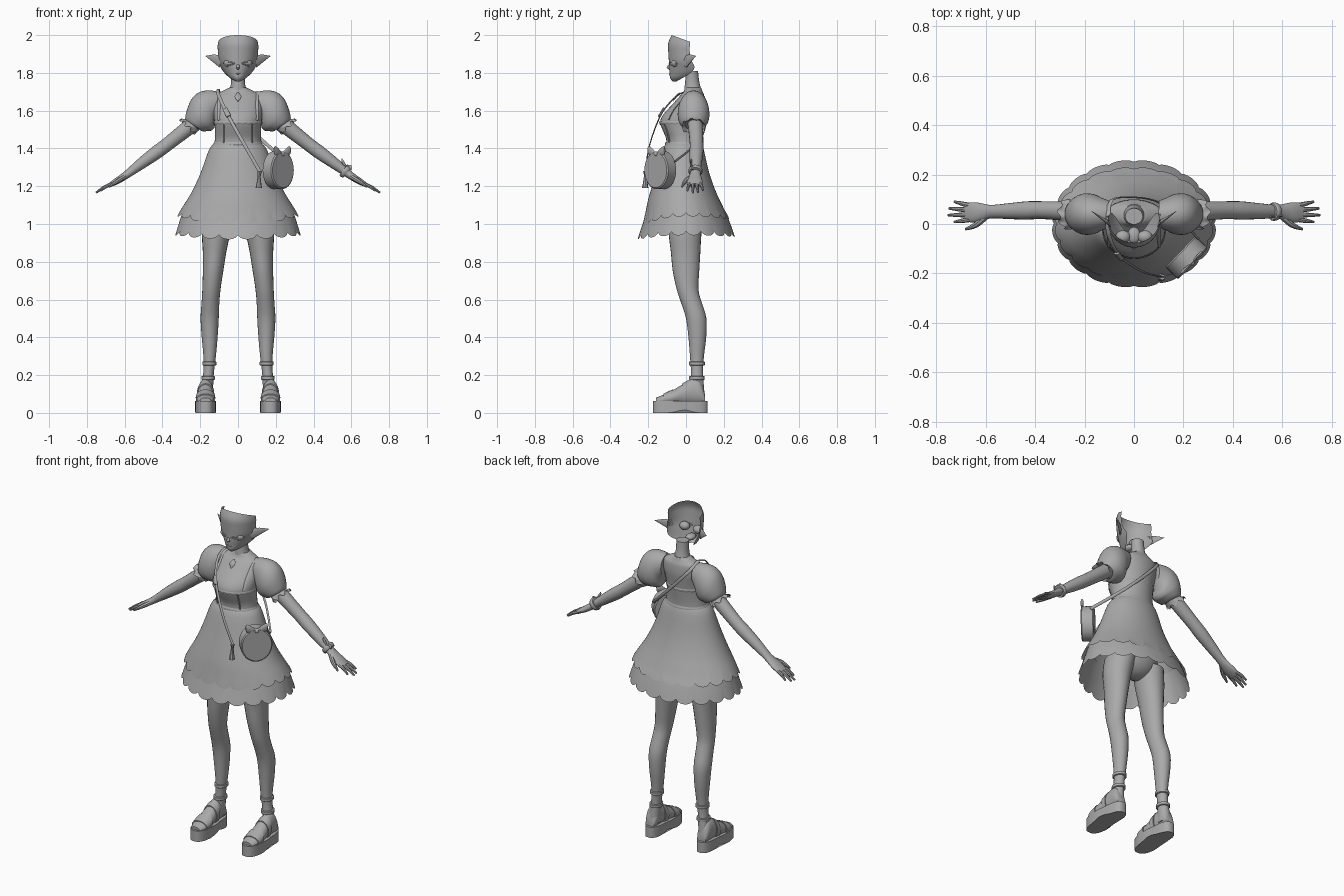
import bpy, bmesh, math
from mathutils import Vector as V

grey = bpy.data.materials.new("plain_grey")
grey.diffuse_color = (0.4, 0.4, 0.4, 1)


def finish(name, bm, mirror=False, angle=40):
    bmesh.ops.recalc_face_normals(bm, faces=bm.faces)
    me = bpy.data.meshes.new(name)
    bm.to_mesh(me)
    bm.free()
    me.materials.append(grey)
    for p in me.polygons:
        p.use_smooth = True
    me.set_sharp_from_angle(angle=math.radians(angle))
    ob = bpy.data.objects.new(name, me)
    bpy.context.collection.objects.link(ob)
    if mirror:
        ob.modifiers.new("mirror", 'MIRROR').use_mirror_merge = False
    return ob


def spline(a, b, c, d, t):
    return 0.5 * (2 * b + (c - a) * t + (2 * a - 5 * b + 4 * c - d) * t * t
                  + (3 * b - a - 3 * c + d) * t ** 3)


def loft(name, rings, n=24, sub=3, arc=None, cap=True, mirror=False, warp=None):
    """Skin over rings given as (centre, u axis, v axis), smoothed lengthwise."""
    R = [tuple(V(x) for x in r) for r in rings]
    full = []
    for i in range(len(R) - 1):
        q = [R[max(i - 1, 0)], R[i], R[i + 1], R[min(i + 2, len(R) - 1)]]
        for s in range(sub):
            full.append([spline(*[r[j] for r in q], s / sub) for j in range(3)])
    full.append(R[-1])
    a0, a1 = arc or (0, 2 * math.pi)
    cnt = n + 1 if arc else n
    bm = bmesh.new()
    rows = []
    for i, (c, u, v) in enumerate(full):
        row = []
        for j in range(cnt):
            t = a0 + (a1 - a0) * j / n
            co = c + u * math.cos(t) + v * math.sin(t)
            if warp:
                co = warp(co, t, i / (len(full) - 1))
            row.append(bm.verts.new(co))
        rows.append(row)
    for p, q in zip(rows, rows[1:]):
        for j in range(n):
            k = (j + 1) % cnt
            bm.faces.new((p[j], p[k], q[k], q[j]))
    if cap and not arc:
        bm.faces.new(rows[0])
        bm.faces.new(rows[-1])
    return finish(name, bm, mirror)


def oval(z, w, f, b):
    """Level ring from half width, front y and back y."""
    return ((0, (f + b) / 2, z), (w, 0, 0), (0, (b - f) / 2, 0))


def tube(name, pts, r, flat=1.0, n=8, mirror=False, up=(0, 1, 0), sub=3):
    P = [V(p) for p in pts]
    rs = r if isinstance(r, (list, tuple)) else [r] * len(P)
    rings = []
    for i, p in enumerate(P):
        t = (P[min(i + 1, len(P) - 1)] - P[max(i - 1, 0)]).normalized()
        u = t.cross(V(up)).normalized()
        rings.append((p, u * rs[i], t.cross(u) * rs[i] * flat))
    return loft(name, rings, n, sub, mirror=mirror)


def ball(name, loc, size, mirror=False):
    bm = bmesh.new()
    bmesh.ops.create_uvsphere(bm, u_segments=20, v_segments=12, radius=1)
    for v in bm.verts:
        v.co = V(loc) + V(a * b for a, b in zip(v.co, size))
    return finish(name, bm, mirror)


def bow(name, loc, side, size):
    """Two flared wings and a knot."""
    c, d = V(loc), V(side).normalized()
    out = d.cross(V((0, 0, 1))).normalized()
    for s, tag in ((1, "left"), (-1, "right")):
        loft(name + "_" + tag, [
            (c + d * s * size * k + V((0, 0, size * k * 0.35)),
             V((0, 0, h * size)), out * h * size * 0.35)
            for k, h in ((0, 0.12), (0.5, 0.35), (0.95, 0.45), (1.1, 0.3))], 10, 2)
    ball(name + "_knot", c, (size * 0.22,) * 3)


# Head: open-backed face shell
def face(z, w, f, b, tilt=0):
    return ((0, b, z), (w, 0, 0), (0, b - f, -tilt))


loft("face", [face(1.755, .012, -.07, -.05), face(1.772, .042, -.084, -.02),
              face(1.80, .072, -.087, .025), face(1.83, .092, -.09, .045),
              face(1.865, .104, -.091, .03), face(1.91, .106, -.094, .02, .005),
              face(1.94, .108, -.094, .02, .018), face(1.965, .104, -.076, .02, .035)],
     32, 3, arc=(math.pi, 2 * math.pi))
ball("eye", (.045, -.052, 1.852), (.03, .026, .024), True)
ball("mouth_cavity", (0, -.046, 1.80), (.026, .034, .018))
loft("nose", [((0, -.087, 1.845), (.006, 0, 0), (0, .004, 0)),
              ((0, -.094, 1.828), (.009, 0, 0), (0, .009, 0)),
              ((0, -.086, 1.818), (.006, 0, 0), (0, .004, 0))], 10)
for nm, dz in (("upper_lash", .008), ("lower_lash", -.008)):
    tube(nm, [(x, .027 - .118 * math.sqrt(1 - (x / .101) ** 2),
               1.85 + dz * math.sin((x - .018) / .06 * math.pi))
              for x in (.018, .033, .048, .063, .078)], .0028, mirror=True)
tube("lips", [(-.014, -.085, 1.797), (0, -.088, 1.795), (.014, -.085, 1.797)], .0028)
loft("ear", [((.098, .0, 1.86), (0, 0, .032), (.004, .014, 0)),
             ((.13, .022, 1.876), (0, 0, .021), (.004, .009, 0)),
             ((.172, .052, 1.889), (0, 0, .001), (0, .001, 0))], 14, mirror=True)
loft("neck", [oval(1.68, .06, -.01, .088), oval(1.72, .042, -.008, .078),
              oval(1.76, .036, -.004, .069), oval(1.81, .036, -.002, .064)], 24)

# Bodice
loft("bodice", [oval(1.40, .13, -.105, .08), oval(1.45, .122, -.105, .08),
                oval(1.50, .122, -.125, .085), oval(1.54, .125, -.137, .09),
                oval(1.58, .128, -.12, .095), oval(1.63, .13, -.075, .10),
                oval(1.68, .12, -.03, .096), oval(1.70, .09, -.012, .088),
                oval(1.722, .045, -.005, .08)], 40)


def zigzag(co, t, k):
    return co + V((0, 0, .004 * math.sin(24 * t) * (1 - k)))


loft("bust_trim", [oval(1.527, .126, -.138, .091), oval(1.536, .129, -.142, .094),
                   oval(1.545, .127, -.139, .092)], 96, cap=False, warp=zigzag)
loft("waistband", [oval(1.412, .132, -.11, .085), oval(1.424, .13, -.111, .086),
                   oval(1.434, .125, -.107, .082)], 40, cap=False)
tube("corset_seam", [(.075, -.087, 1.43), (.075, -.099, 1.49), (.075, -.114, 1.53)],
     .004, mirror=True)
tube("shoulder_strap", [(.1, -.092, 1.55), (.1, -.074, 1.59), (.1, -.045, 1.63),
                        (.1, .0, 1.68), (.1, .04, 1.70)], .009, .4, mirror=True)
tube("pendant", [(0, -.035, 1.695), (0, -.053, 1.675), (0, -.068, 1.65)],
     [.004, .018, .002], .3)

# Skirt and scalloped ruffle
def scallop(dz_lobe, dz_front, spread, start):
    def warp(co, t, k):
        k = max(0, (k - start) / (1 - start))
        lobe = abs(math.sin(10 * t)) ** .6
        s = 1 + spread * k * (lobe - .3)
        drop = dz_lobe * lobe + dz_front * math.sin(t) ** 2 * (1 if math.sin(t) < 0 else .4)
        return V((co.x * s, co.y * s, co.z - k * drop))
    return warp


loft("skirt", [oval(1.425, .128, -.107, .083), oval(1.39, .155, -.125, .095),
               oval(1.27, .198, -.16, .123), oval(1.16, .25, -.192, .163),
               oval(1.09, .295, -.212, .20), oval(1.06, .315, -.225, .225)],
     160, 3, cap=False, warp=scallop(.02, .045, .035, .7))
loft("skirt_ruffle", [oval(1.11, .275, -.20, .185), oval(1.05, .298, -.215, .215),
                      oval(1.0, .315, -.235, .238), oval(.962, .327, -.252, .254)],
     160, 3, cap=False, warp=scallop(.022, .022, .03, .3))
ball("hips", (0, 0, 1.07), (.15, .1, .11))

# Puffed sleeves, each ring from its top and bottom point
def hoop(x1, z1, x2, z2, ry, y=.04):
    return (((x1 + x2) / 2, y, (z1 + z2) / 2),
            ((x1 - x2) / 2, 0, (z1 - z2) / 2), (0, ry, 0))


loft("sleeve", [hoop(.10, 1.70, .105, 1.57, .055), hoop(.15, 1.707, .12, 1.54, .068),
                hoop(.20, 1.70, .125, 1.51, .08), hoop(.24, 1.67, .14, 1.495, .084),
                hoop(.265, 1.62, .155, 1.493, .08), hoop(.28, 1.56, .185, 1.49, .062),
                hoop(.268, 1.55, .205, 1.50, .045)], 32, mirror=True)
loft("cuff_frill", [hoop(.268, 1.555, .205, 1.497, .046), hoop(.29, 1.553, .22, 1.485, .055),
                    hoop(.305, 1.555, .228, 1.475, .062)], 48, cap=False, mirror=True,
     warp=lambda co, t, k: co + V((.008, 0, -.006)) * k * math.sin(8 * t))

# Arms and hands
def limb(x, z, r, y, ry):
    return ((x, y, z), (.6 * r, 0, .8 * r), (0, ry, 0))


loft("arm", [limb(.18, 1.575, .042, .045, .042), limb(.25, 1.52, .041, .05, .04),
             limb(.37, 1.425, .036, .056, .036), limb(.43, 1.38, .036, .055, .037),
             limb(.508, 1.323, .030, .052, .032), limb(.575, 1.272, .022, .05, .027),
             limb(.61, 1.247, .019, .048, .034), limb(.645, 1.225, .017, .047, .041),
             limb(.68, 1.205, .011, .047, .038)], 20, mirror=True)
tips = [(.727, .008, 1.176), (.752, .036, 1.166), (.748, .063, 1.168), (.727, .09, 1.178)]
for i, tip in enumerate(tips):
    base = V((.665, .018 + .019 * i, 1.213))
    tube("finger", [base, base.lerp(V(tip), .5) + V((0, 0, .005)), tip],
         [.0105, .009, .005], mirror=True)
tube("thumb", [(.60, .03, 1.25), (.64, -.004, 1.226), (.682, -.021, 1.197)],
     [.014, .012, .005], mirror=True)
tube("bracelet", [(.558, .05, 1.287), (.566, .05, 1.281), (.578, .05, 1.272)],
     [.034, .038, .034], n=20)
bow("bracelet_bow", (.575, .03, 1.305), (.8, .1, -.6), .03)

# Legs
legs = ((1.04, .10, .08, 0, .095), (.95, .116, .075, -.005, .087), (.85, .124, .062, -.002, .078),
        (.75, .132, .054, .0, .07), (.65, .141, .048, .009, .057), (.58, .146, .047, .03, .055),
        (.5, .15, .048, .054, .054), (.4, .15, .042, .06, .047), (.3, .15, .033, .058, .037),
        (.22, .155, .028, .058, .032), (.15, .162, .031, .058, .036), (.08, .168, .034, .06, .04))
loft("leg", [((x, y, z), (rx, 0, 0), (0, ry, 0)) for z, x, rx, y, ry in legs],
     24, mirror=True)
for nm, z, x, r in (("ankle_strap", .185, .158, .033), ("sock_band", .262, .152, .034)):
    loft(nm, [((x, .058, z + d), (r + e, 0, 0), (0, r + e + .005, 0))
              for d, e in ((-.01, 0), (-.008, .003), (.008, .003), (.01, 0))],
         24, 1, mirror=True)

# Feet, crossing straps and platform soles
foot = ((.1, .028, .1), (.075, .036, .17), (.03, .038, .18), (-.02, .042, .15),
        (-.07, .047, .12), (-.12, .046, .096), (-.16, .03, .08))


def slice_at(y, w, top, grow=0.0):
    return ((.172, y, (top + .045) / 2), (w + grow, 0, 0), (0, 0, (top - .045) / 2 + grow))


loft("foot", [slice_at(*f) for f in foot], 24, mirror=True)
for nm, a, b in (("toe_strap", (-.12, .046, .096), (-.07, .047, .12)),
                 ("instep_strap", (-.02, .042, .15), (.01, .04, .168))):
    loft(nm, [slice_at(*a, .0), slice_at(*a, .005), slice_at(*b, .005), slice_at(*b, .0)],
         24, 1, mirror=True)


def sole_shape(co, t, k):
    y = co.y
    co.x = .172 + (co.x - .172) * (1.0 if y < -.02 else .9)
    if k < .5:
        co.z += .016 * math.exp(-((y + .01) / .045) ** 2)
    return co


bm_n = 48
def sole_warp(co, t, k):
    c, s = math.cos(t), math.sin(t)
    p = V((.172 + .055 * math.copysign(abs(c) ** .7, c),
           -.03 + .145 * math.copysign(abs(s) ** .8, s), co.z))
    return sole_shape(p, t, k)


loft("platform_sole", [((.172, -.03, z), (.055, 0, 0), (0, .145, 0)) for z in (0, .03, .064)],
     bm_n, 1, mirror=True, warp=sole_warp)

# Round shoulder bag, turned outward
c, nrm, tan = V((.213, -.136, 1.285)), V((.72, -.69, 0)), V((.69, .72, 0))
loft("bag", [(c + nrm * d, tan * .088 * s, V((0, 0, .1 * s)))
             for d, s in ((-.036, .93), (-.03, 1), (.03, 1), (.036, .93))], 32, 1)
bow("bag_bow", c + nrm * .03 + V((0, 0, .085)), tan, .055)
tube("bag_strap_front", [(-.105, .03, 1.712), (-.105, -.03, 1.69), (-.085, -.088, 1.64),
                         (-.045, -.142, 1.56), (.04, -.195, 1.41), (.12, -.215, 1.27)],
     .009, .35)
tube("bag_strap_back", [(-.105, .03, 1.712), (-.09, .098, 1.67), (0, .108, 1.57),
                        (.09, .092, 1.48), (.165, .04, 1.41), (.26, -.06, 1.33)],
     .009, .35)
tube("strap_buckle", [(-.07, -.118, 1.61), (-.05, -.142, 1.57)], .013, .5, sub=1)
tube("tassel", [(.115, -.215, 1.28), (.112, -.215, 1.25), (.11, -.216, 1.19)],
     [.012, .008, .017])
